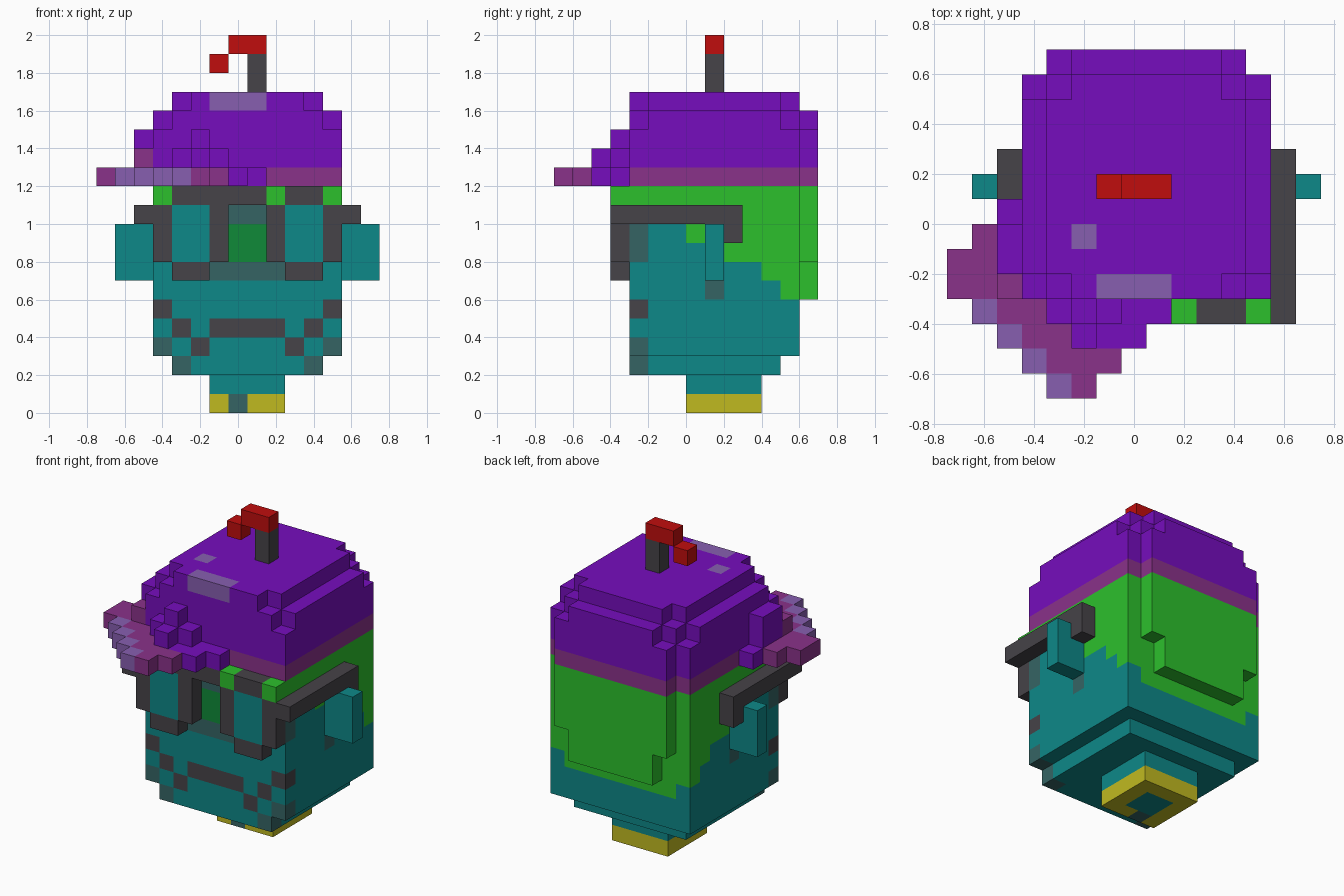
import bpy
import bmesh
from mathutils import Vector

if "Cube" in bpy.data.objects:
    bpy.data.objects.remove(bpy.data.objects["Cube"], do_unlink=True)

UNIT = 0.1
ORIGIN = Vector((0.05, 0, 0))

HEX = {
    "teal": "0d8888", "slate": "356464", "charcoal": "464348",
    "leaf green": "2cc02c", "deep green": "108a38", "yellow": "c0ba20",
    "purple": "760dbd", "mauve": "8a328a", "lilac": "875fb0", "red": "c00d0d",
}


def linear(pair):
    value = int(pair, 16) / 255
    return value / 12.92 if value < 0.04 else ((value + 0.055) / 1.055) ** 2.4


def make_material(name, code):
    colour = [linear(code[i:i + 2]) for i in (0, 2, 4)] + [1]
    material = bpy.data.materials.new(name)
    material.use_nodes = True
    material.diffuse_color = colour
    shader = material.node_tree.nodes["Principled BSDF"]
    shader.inputs["Base Color"].default_value = colour
    shader.inputs["Roughness"].default_value = 0.8
    return material


materials = {name: make_material(name, code) for name, code in HEX.items()}
cells = {}


def block(part, colour, xs, ys, zs, mirror=False):
    """Fill a box of unit blocks; later blocks replace earlier ones."""
    for x in range(*xs):
        for y in range(*ys):
            for z in range(*zs):
                cells[x, y, z] = (part, colour)
                if mirror:
                    cells[-1 - x, y, z] = (part, colour)


# Base and neck
block("base", "yellow", (-2, 2), (0, 4), (0, 1))
block("base", "teal", (-1, 1), (1, 3), (0, 1))
block("base", "slate", (-1, 0), (0, 1), (0, 1))
block("neck", "teal", (-2, 2), (0, 4), (1, 2))

# Head and chin
block("head", "teal", (-4, 4), (-3, 5), (2, 3))
block("head", "teal", (-5, 5), (-3, 6), (3, 12))

# Hair: stepped hairline on both sides, then the back
block("head", "leaf green", (-5, 5), (-3, 6), (11, 12))
for start, end, low in ((0, 1, 9), (1, 2, 10), (2, 4, 8), (4, 5, 7), (5, 6, 6)):
    block("head", "leaf green", (-5, 5), (start, end), (low, 12))
block("head", "leaf green", (-4, 4), (5, 6), (5, 12))
block("back_hair", "leaf green", (-4, 4), (6, 7), (8, 12))
block("back_hair", "leaf green", (-3, 3), (6, 7), (6, 8))

# Face: nose, mouth and jaw marks
FACE = (-3, -2)
block("head", "slate", (-2, 2), FACE, (7, 8))
block("head", "deep green", (-1, 1), FACE, (8, 10))
block("head", "slate", (-1, 1), FACE, (10, 11))
block("head", "charcoal", (-2, 2), FACE, (4, 5))
for x, z, colour in ((4, 5, "charcoal"), (3, 4, "charcoal"), (2, 3, "charcoal"),
                     (4, 3, "slate"), (3, 2, "slate"), (4, 8, "slate"), (4, 9, "slate")):
    block("head", colour, (x, x + 1), FACE, (z, z + 1), mirror=True)

# Ears with a spot below
block("ears", "teal", (5, 7), (1, 2), (7, 10), mirror=True)
block("head", "slate", (4, 5), (1, 2), (6, 7), mirror=True)

# Glasses: rims, lenses, bridge and arms
RIM = (-4, -3)
block("glasses", "charcoal", (1, 5), RIM, (8, 11), mirror=True)
block("glasses", "charcoal", (2, 4), RIM, (7, 8), mirror=True)
block("glasses", "teal", (2, 4), RIM, (8, 11), mirror=True)
block("glasses", "charcoal", (-4, 4), RIM, (11, 12))
block("glasses", "charcoal", (5, 6), (-4, 3), (10, 11), mirror=True)
block("glasses", "charcoal", (5, 6), (2, 3), (9, 10), mirror=True)
block("fringe", "leaf green", (4, 5), RIM, (11, 12), mirror=True)
block("fringe", "leaf green", (1, 2), RIM, (11, 12))

# Cap: mauve band, walls and rounded crown
for colour, zs in (("mauve", (12, 13)), ("purple", (13, 15))):
    block("cap", colour, (-5, 5), (-3, 6), zs)
    block("cap", colour, (-4, 4), (6, 7), zs)
for half, front, back, z in ((5, -2, 5, 15), (4, -3, 6, 15), (3, -3, 7, 15),
                             (4, -2, 5, 16), (3, -3, 6, 16)):
    block("cap", "purple", (-half, half), (front, back), (z, z + 1))
block("cap", "lilac", (-2, 1), FACE, (16, 17))
block("cap", "lilac", (-3, -2), (-1, 0), (16, 17))

# Brim, turned to one side, row by row with a lilac edge
BRIM = (12, 13)
for y, start, end in ((-1, -7, -6), (-2, -8, -6), (-3, -8, -5), (-4, -6, -4),
                      (-5, -5, -2), (-6, -4, -1), (-7, -3, -2)):
    block("brim", "mauve", (start, end), (y, y + 1), BRIM)
for step in range(4):
    block("brim", "lilac", (step - 7, step - 6), (-4 - step, -3 - step), BRIM)
block("brim", "mauve", (-6, -5), FACE, (13, 14))

# Purple folds where the brim meets the cap
block("brim_folds", "purple", (-4, 1), RIM, BRIM)
block("brim_folds", "purple", (-2, 0), (-5, -4), BRIM)
block("brim_folds", "purple", (-4, -1), RIM, (13, 14))
block("brim_folds", "purple", (-3, -2), (-5, -4), (13, 14))
block("brim_folds", "purple", (-3, -2), RIM, (14, 15))
block("brim_folds", "purple", (-6, -5), (-2, 0), (12, 15))
block("brim_folds", "purple", (-6, -5), (0, 1), BRIM)

# Bent stalk with a red tip
block("stalk", "charcoal", (0, 1), (1, 2), (17, 19))
block("stalk_tip", "red", (-1, 1), (1, 2), (19, 20))
block("stalk_tip", "red", (-2, -1), (1, 2), (18, 19))


def block_side(axis, sign):
    """Corner offsets of one side of a unit block, wound outwards."""
    corners = []
    for u, v in ((0, 0), (1, 0), (1, 1), (0, 1)):
        corner = [0, 0, 0]
        corner[axis] = int(sign > 0)
        corner[(axis + 1) % 3] = u
        corner[(axis + 2) % 3] = v
        corners.append(tuple(corner))
    return corners if sign > 0 else corners[::-1]


def build_part(part):
    """Make one object from the exposed sides of a part's blocks."""
    bm = bmesh.new()
    verts, slots = {}, []
    for cell, (owner, colour) in cells.items():
        if owner != part:
            continue
        if colour not in slots:
            slots.append(colour)
        for axis in range(3):
            for sign in (-1, 1):
                neighbour = list(cell)
                neighbour[axis] += sign
                if tuple(neighbour) in cells:
                    continue
                ring = []
                for offset in block_side(axis, sign):
                    key = tuple(a + b for a, b in zip(cell, offset))
                    if key not in verts:
                        verts[key] = bm.verts.new(Vector(key) * UNIT + ORIGIN)
                    ring.append(verts[key])
                bm.faces.new(ring).material_index = slots.index(colour)
    mesh = bpy.data.meshes.new(part)
    bm.to_mesh(mesh)
    bm.free()
    for colour in slots:
        mesh.materials.append(materials[colour])
    bpy.context.collection.objects.link(bpy.data.objects.new(part, mesh))


for part in dict.fromkeys(owner for owner, _ in cells.values()):
    build_part(part)
